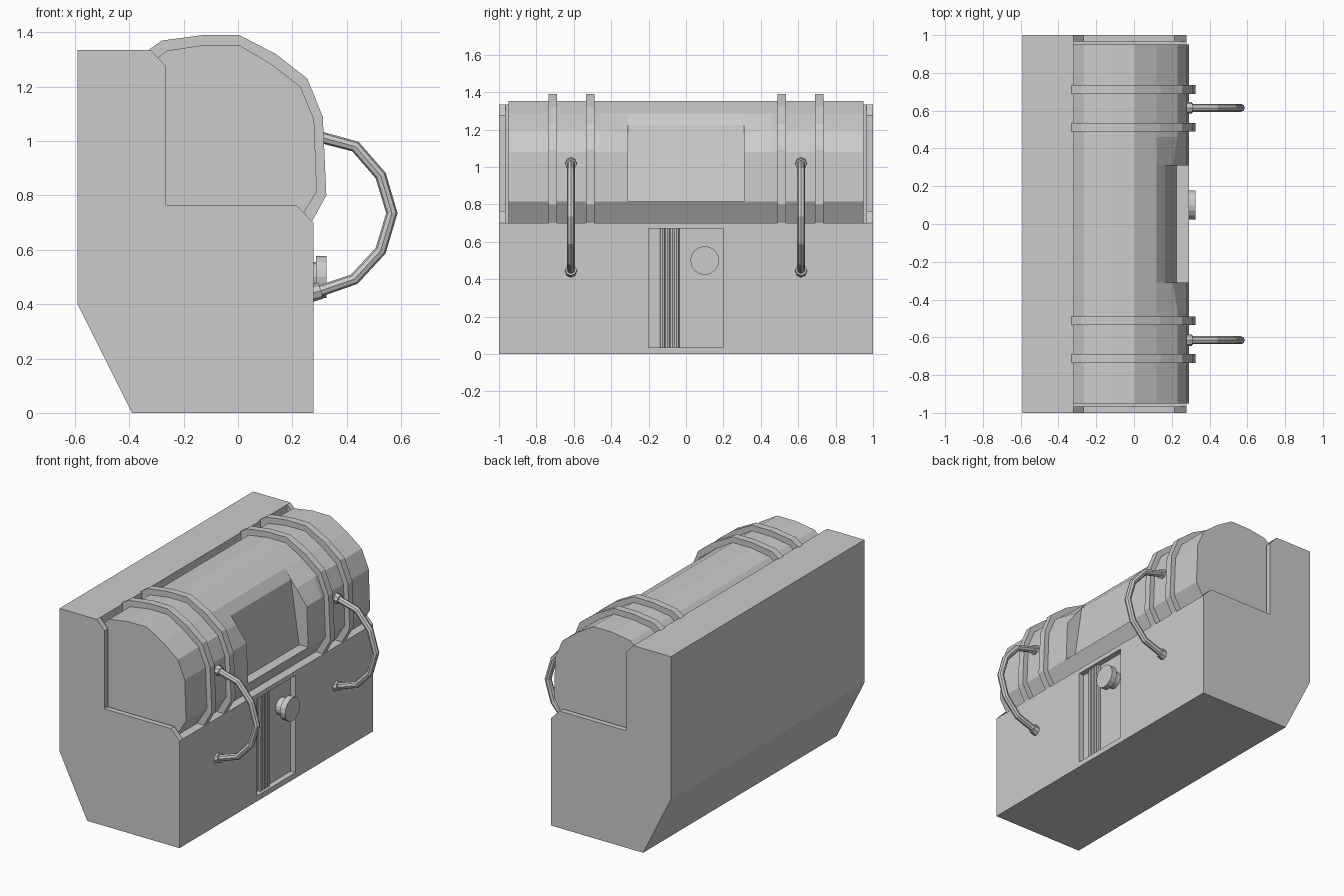
import bpy, bmesh
from mathutils import Vector

if "Cube" in bpy.data.objects:
    bpy.data.objects.remove(bpy.data.objects["Cube"])


def finish(name, bm):
    bmesh.ops.recalc_face_normals(bm, faces=bm.faces)
    me = bpy.data.meshes.new(name)
    bm.to_mesh(me)
    bm.free()
    ob = bpy.data.objects.new(name, me)
    bpy.context.collection.objects.link(ob)
    return ob


def skin(name, rings):
    """Closed solid through rings of equal point count."""
    bm = bmesh.new()
    rows = [[bm.verts.new(p) for p in r] for r in rings]
    n = len(rows[0])
    for a, b in zip(rows, rows[1:]):
        for i in range(n):
            j = (i + 1) % n
            bm.faces.new((a[i], a[j], b[j], b[i]))
    bm.faces.new(rows[0])
    bm.faces.new(rows[-1])
    bmesh.ops.remove_doubles(bm, verts=bm.verts, dist=1e-5)
    return finish(name, bm)


def loft(name, sections):
    return skin(name, [[(x, y, z) for x, z in prof] for y, prof in sections])


def prism(name, prof, y0, y1):
    return loft(name, [(y0, prof), (y1, prof)])


def box(name, lo, hi):
    prof = [(lo[0], lo[2]), (hi[0], lo[2]), (hi[0], hi[2]), (lo[0], hi[2])]
    return prism(name, prof, lo[1], hi[1])


def tube(name, pts, r, sides):
    """Tube along a path in the xz plane."""
    from math import cos, sin, tau
    pts = [Vector(p) for p in pts]
    side = Vector((0, 1, 0))
    rings = []
    for i, p in enumerate(pts):
        t = (pts[min(i + 1, len(pts) - 1)] - pts[max(i - 1, 0)]).normalized()
        up = t.cross(side)
        rings.append([p + r * (cos(tau * k / sides) * side + sin(tau * k / sides) * up)
                      for k in range(sides)])
    return skin(name, rings)


# Body: L-shaped block with sloped lower back
body = prism("body", [(-.59, .4), (-.39, 0), (.277, 0), (.277, .70),
                      (-.32, .70), (-.32, 1.335), (-.59, 1.335)], -1, 1)

# Door recess in the body front
cutter = box("door_cutter", (.24, -.2, .035), (.4, .2, .67))
cutter.hide_render = True
cutter.hide_viewport = True
cutter.display_type = 'WIRE'
cut = body.modifiers.new("door_recess", 'BOOLEAN')
cut.operation = 'DIFFERENCE'
cut.solver = 'EXACT'
cut.object = cutter

# Vertical hinge rods in the recess
for i, y in enumerate((-.125, -.098, -.071, -.05)):
    tube(f"hinge_rod_{i}", [(.245, y, .035), (.245, y, .67)], .015, 8)

# Knob on a stem
tube("knob_stem", [(.235, .1, .5), (.29, .1, .5)], .055, 16)
tube("knob", [(.287, .1, .5), (.325, .1, .5)], .077, 16)

# Drum with a sunken window panel and flattened shoulders beside it
head = [(-.32, .70), (-.32, 1.285), (-.265, 1.332), (-.13, 1.353), (.005, 1.353)]
full = head + [(.12, 1.285), (.23, 1.20), (.28, 1.08), (.29, .815), (.22, .70)]
flat = head + [(.12, 1.285), (.205, 1.178), (.28, 1.08), (.29, .815), (.22, .70)]
sunk = head + [(.12, 1.285), (.165, 1.225), (.225, .815), (.29, .815), (.22, .70)]
loft("drum", [(-.95, full), (-.46, full), (-.31, flat), (-.31, sunk),
              (.31, sunk), (.31, flat), (.46, full), (.95, full)])

rib = [(-.31, .70), (-.33, 1.335), (-.28, 1.37), (-.13, 1.39), (.005, 1.39),
       (.14, 1.32), (.255, 1.23), (.312, 1.09), (.325, .80), (.27, .70)]
lip = [(.277, .70), (.215, .765), (-.265, .765), (-.265, 1.275),
       (-.32, 1.335), (-.32, .70)]
arc = [(.27, 1.025), (.32, 1.01), (.432, .98), (.525, .873), (.566, .735),
       (.525, .597), (.428, .492), (.32, .455), (.26, .435)]

for s, tag in ((-1, "front"), (1, "back")):
    # Drum straps
    for k, y in enumerate((.512, .712)):
        prism(f"{tag}_strap_{k}", rib, s * y - .023, s * y + .023)
    # Raised rim around the drum end
    prism(f"{tag}_end_rim", lip, s * .965, s)
    # Grab handle with collars
    y = s * .615
    tube(f"{tag}_handle", [(x, y, z) for x, z in arc], .021, 8)
    tube(f"{tag}_upper_collar", [(.27, y, 1.022), (.305, y, 1.015)], .031, 8)
    tube(f"{tag}_lower_collar", [(.265, y, .438), (.305, y, .45)], .031, 8)
